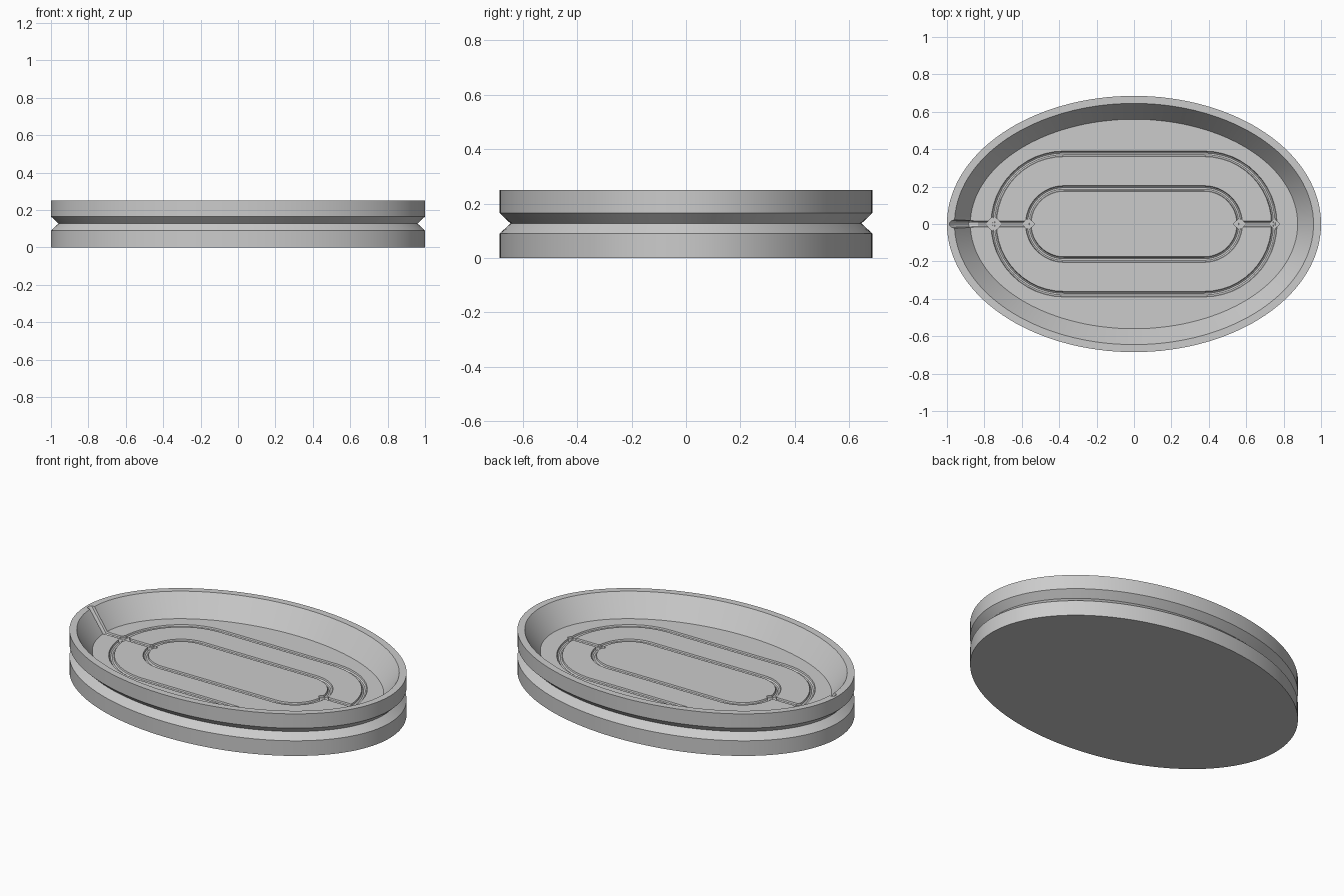
import bpy, bmesh
from math import sin, cos, pi

cube = bpy.data.objects.get("Cube")
if cube:
    bpy.data.objects.remove(cube)

HALF_X, HALF_Y, FLOOR = 1.0, 0.685, 0.125
SEGMENTS = 128
GROOVE = 0.015

grey = bpy.data.materials.new("plain grey")
grey.use_nodes = True
grey.diffuse_color = (0.6, 0.6, 0.6, 1)
grey.node_tree.nodes["Principled BSDF"].inputs["Base Color"].default_value = (0.6, 0.6, 0.6, 1)


def mesh_object(name, bm):
    bmesh.ops.recalc_face_normals(bm, faces=bm.faces)
    mesh = bpy.data.meshes.new(name)
    bm.to_mesh(mesh)
    bm.free()
    obj = bpy.data.objects.new(name, mesh)
    bpy.context.collection.objects.link(obj)
    return obj


def oval_tray(name, profile):
    """Loft ellipses, each given as (inset from the outline, height)."""
    bm = bmesh.new()
    rings = []
    for inset, z in profile:
        angles = [2 * pi * i / SEGMENTS for i in range(SEGMENTS)]
        rings.append([bm.verts.new(((HALF_X - inset) * cos(a), (HALF_Y - inset) * sin(a), z))
                      for a in angles])
    for low, high in zip(rings, rings[1:]):
        for i in range(SEGMENTS):
            j = (i + 1) % SEGMENTS
            bm.faces.new((low[i], low[j], high[j], high[i]))
    bm.faces.new(rings[0])
    bm.faces.new(rings[-1])
    return mesh_object(name, bm)


def groove_cutter(name, points, closed=False, widths=None):
    """Round tube along a path, used to carve a channel."""
    curve = bpy.data.curves.new(name, "CURVE")
    curve.dimensions = "3D"
    curve.bevel_depth = GROOVE
    curve.bevel_resolution = 3
    curve.use_fill_caps = True
    spline = curve.splines.new("POLY")
    spline.points.add(len(points) - 1)
    for i, p in enumerate(points):
        spline.points[i].co = (*p, 1)
        spline.points[i].radius = widths[i] if widths else 1
    spline.use_cyclic_u = closed
    temp = bpy.data.objects.new(name, curve)
    bpy.context.collection.objects.link(temp)
    bpy.context.view_layer.update()
    mesh = bpy.data.meshes.new_from_object(temp.evaluated_get(bpy.context.evaluated_depsgraph_get()))
    bpy.data.objects.remove(temp)
    bm = bmesh.new()
    bm.from_mesh(mesh)
    bmesh.ops.remove_doubles(bm, verts=bm.verts, dist=0.00001)
    return mesh_object(name, bm)


def racetrack(radius, straight=0.375, steps=24):
    """Two half circles joined by straight sides."""
    points = []
    for side in (1, -1):
        for i in range(steps + 1):
            a = pi * i / steps - pi / 2
            points.append((side * (straight + radius * cos(a)), side * radius * sin(a), FLOOR))
    return points


def junction_cutter(name, x, size):
    """Diamond pocket that widens the meeting of two grooves."""
    bm = bmesh.new()
    bmesh.ops.create_cone(bm, cap_ends=True, segments=4, radius1=size, radius2=size, depth=GROOVE * 1.8)
    bmesh.ops.translate(bm, verts=bm.verts, vec=(x, 0, FLOOR))
    return mesh_object(name, bm)


# Tray body: V groove round the outside, sloped wall inside
tray = oval_tray("tray", [(0, 0), (0, 0.09), (0.04, 0.127), (0, 0.165), (0, 0.25),
                          (0.04, 0.25), (0.125, FLOOR)])
tray.data.materials.append(grey)

# Drain channels in the floor, and the spout channel up one end wall
cutters = [
    groove_cutter("inner_ring_cutter", racetrack(0.19), closed=True),
    groove_cutter("outer_ring_cutter", racetrack(0.375), closed=True),
    groove_cutter("right_spoke_cutter", [(0.565, 0, FLOOR), (0.75, 0, FLOOR)]),
    groove_cutter("spout_cutter", [(-0.565, 0, FLOOR), (-0.84, 0, FLOOR), (-0.875, 0, FLOOR),
                                   (-0.977, 0, 0.275)], widths=[1, 1, 1.3, 1.5]),
]
for x, size in ((-0.75, 0.045), (-0.565, 0.035), (0.565, 0.035), (0.75, 0.03)):
    cutters.append(junction_cutter("junction_cutter", x, size))

for cutter in cutters:
    cutter.hide_render = True
    cut = tray.modifiers.new(cutter.name, "BOOLEAN")
    cut.operation = "DIFFERENCE"
    cut.solver = "EXACT"
    cut.object = cutter

# Bake the cuts, then drop the cutters
bpy.context.view_layer.update()
carved = bpy.data.meshes.new_from_object(tray.evaluated_get(bpy.context.evaluated_depsgraph_get()))
tray.modifiers.clear()
tray.data = carved
tray.data.materials.clear()
tray.data.materials.append(grey)
for polygon in tray.data.polygons:
    polygon.material_index = 0
for cutter in cutters:
    bpy.data.objects.remove(cutter)

bpy.ops.object.select_all(action="DESELECT")
tray.select_set(True)
bpy.context.view_layer.objects.active = tray
bpy.ops.object.shade_smooth_by_angle(angle=0.5)
